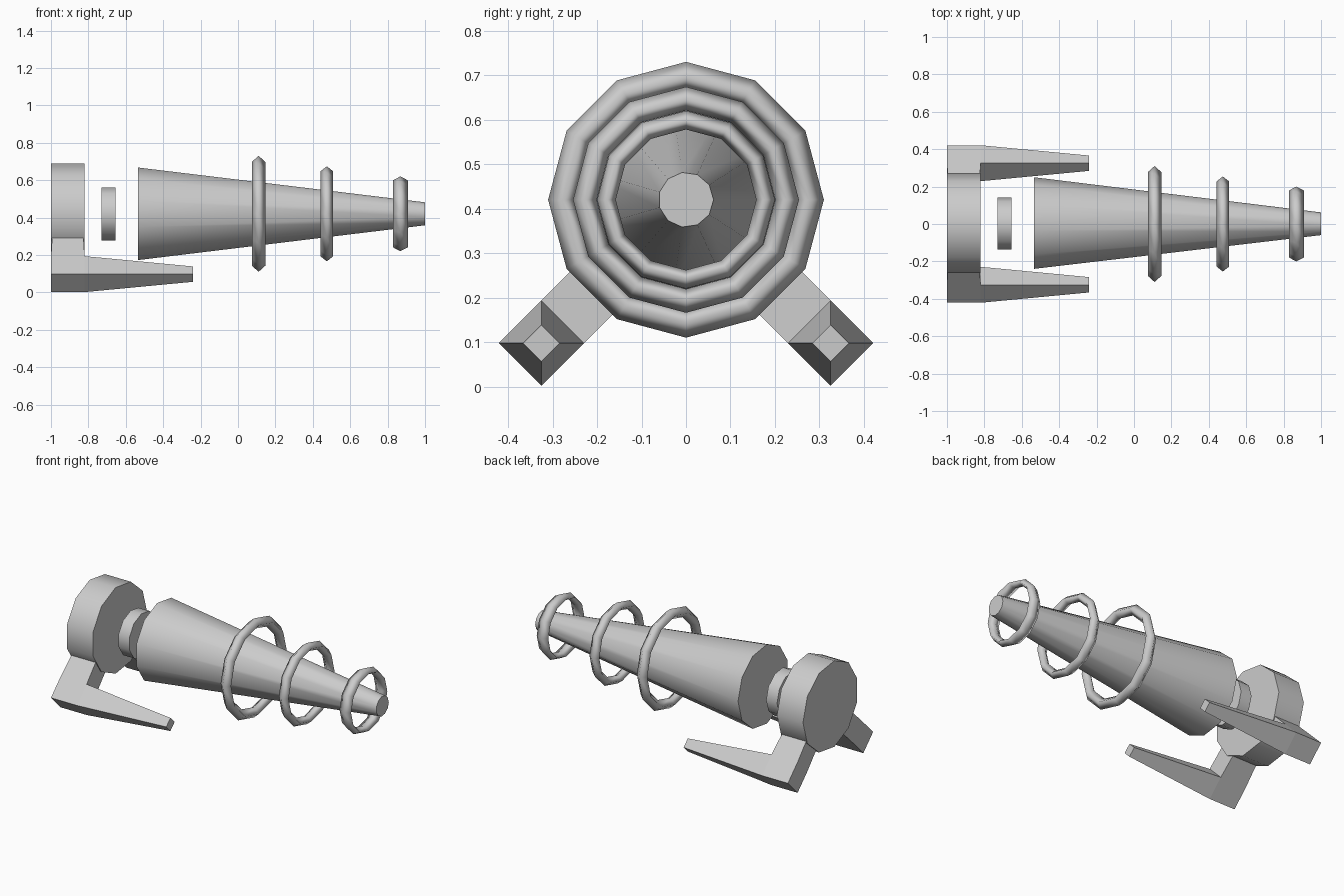
import bpy, bmesh
from math import sin, cos, pi

if "Cube" in bpy.data.objects:
    bpy.data.objects.remove(bpy.data.objects["Cube"])

AXIS_Z = 0.42


def finish(name, bm):
    bmesh.ops.recalc_face_normals(bm, faces=bm.faces)
    me = bpy.data.meshes.new(name)
    bm.to_mesh(me)
    bm.free()
    ob = bpy.data.objects.new(name, me)
    bpy.context.collection.objects.link(ob)
    return ob


def circle(bm, x, r, n):
    return [bm.verts.new((x, r * cos(2 * pi * i / n), AXIS_Z + r * sin(2 * pi * i / n)))
            for i in range(n)]


def bridge(bm, a, b, smooth=False):
    n = len(a)
    for i in range(n):
        f = bm.faces.new((a[i], a[(i + 1) % n], b[(i + 1) % n], b[i]))
        f.smooth = smooth


def drum(name, x0, r0, x1, r1, n=11):
    """Capped cylinder or taper lying along x."""
    bm = bmesh.new()
    a, b = circle(bm, x0, r0, n), circle(bm, x1, r1, n)
    bridge(bm, a, b, True)
    bm.faces.new(a)
    bm.faces.new(b)
    return finish(name, bm)


def ring(name, x, outer, half_width, n=12, sides=4):
    """Faceted hoop around the barrel, stretched along x."""
    bm = bmesh.new()
    minor = outer * 0.105
    major = outer - minor
    loops = [circle(bm, x + half_width * sin(2 * pi * k / sides),
                    major + minor * cos(2 * pi * k / sides), n) for k in range(sides)]
    for k in range(sides):
        bridge(bm, loops[k], loops[(k + 1) % sides], True)
    return finish(name, bm)


# Main body: back disc, floating spacer, tapered barrel
drum("back_disc", -1.0, 0.272, -0.82, 0.272)
drum("spacer_disc", -0.73, 0.143, -0.655, 0.143)
drum("barrel", -0.535, 0.25, 1.0, 0.062)

# Floating rings
ring("large_ring", 0.11, 0.31, 0.036)
ring("middle_ring", 0.475, 0.254, 0.034)
ring("small_ring", 0.868, 0.2, 0.04)

# Leg: diagonal arm from the disc, then a tapered prong pointing forward
FOOT_Y, FOOT_Z = 0.325, 0.0975


def diamond(bm, x, h):
    return [bm.verts.new((x, FOOT_Y + dy * h, FOOT_Z + dz * h))
            for dy, dz in ((1, 0), (0, 1), (-1, 0), (0, -1))]


bm = bmesh.new()
back, front, tip = diamond(bm, -1.0, 0.096), diamond(bm, -0.82, 0.096), diamond(bm, -0.24, 0.041)
bridge(bm, front, tip)
bm.faces.new(tip)
bm.faces.new(back)
sides = ((0, 1), (2, 3), (3, 0))
for i, j in sides:
    bm.faces.new((back[i], back[j], front[j], front[i]))
# open side of the foot continues up the diagonal into the disc
base = [back[1], back[2], front[2], front[1]]
end = [bm.verts.new((v.co.x + (0.01 if v in back else -0.01), v.co.y - 0.16, v.co.z + 0.16))
       for v in base]
bridge(bm, base, end)
bm.faces.new(end)
legs = finish("legs", bm)
mirror = legs.modifiers.new("mirror", 'MIRROR')
mirror.use_axis = (False, True, False)
